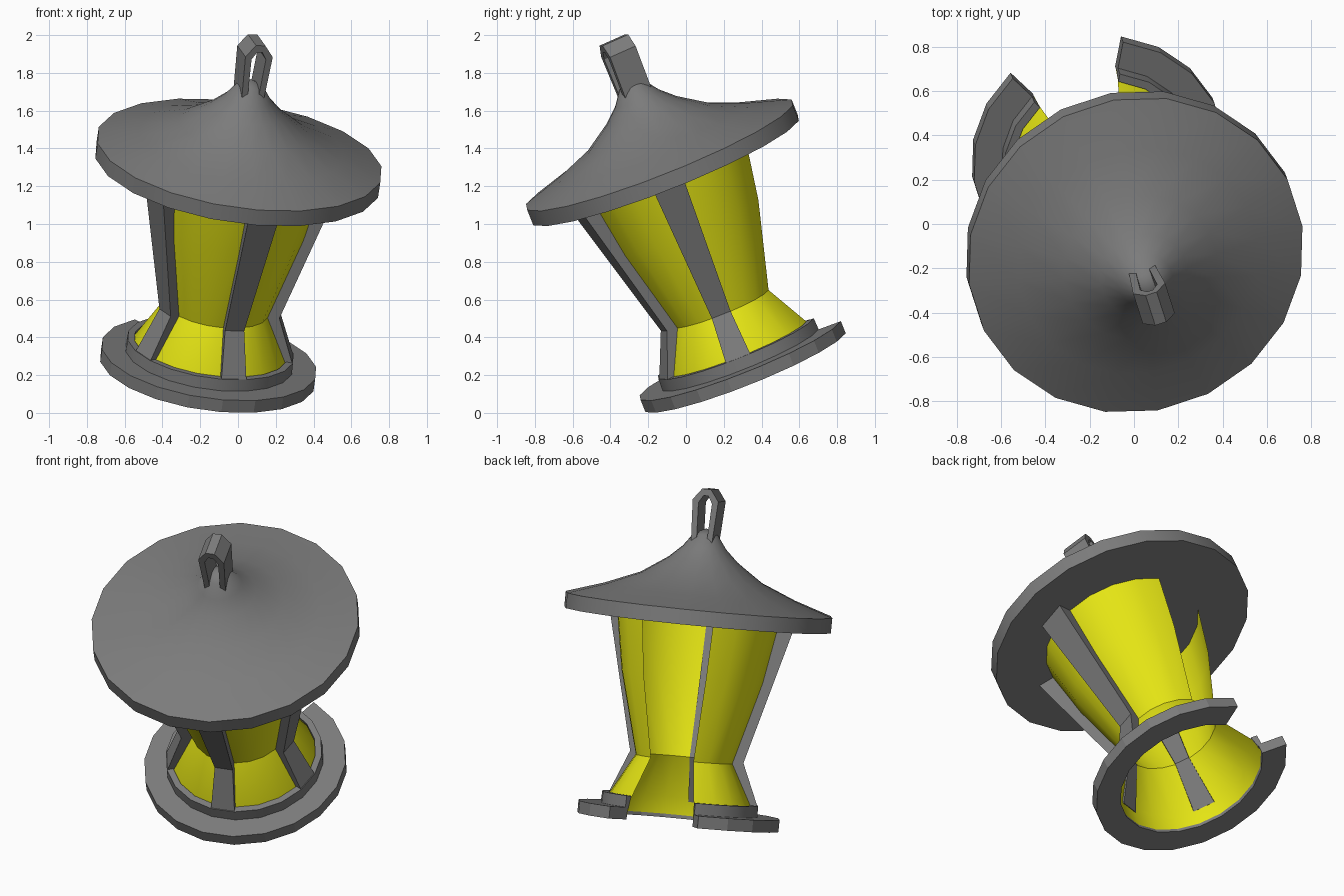
import bpy, bmesh, math
from mathutils import Vector, Matrix

if "Cube" in bpy.data.objects:
    bpy.data.objects.remove(bpy.data.objects["Cube"])

# The whole lantern leans along this axis
AXIS = Vector((0.138, -0.366, 0.921)).normalized()
TILT = Matrix.Translation((-0.163, 0.313, 0.225)) @ \
    Vector((0, 0, 1)).rotation_difference(AXIS).to_matrix().to_4x4()
STEP = 18          # twenty-sided
OPEN_START, OPEN_SPAN = 135, 306   # everything but the open back doorway


def material(name, rgb):
    m = bpy.data.materials.new(name)
    m.use_nodes = True
    m.diffuse_color = (*rgb, 1)
    bsdf = m.node_tree.nodes["Principled BSDF"]
    bsdf.inputs["Base Color"].default_value = (*rgb, 1)
    bsdf.inputs["Roughness"].default_value = 0.8
    return m


GREY = material("dark grey metal", (0.2, 0.2, 0.2))
YELLOW = material("yellow glass", (0.78, 0.78, 0.007))


def finish(bm, name, mat, angle=30, solid=True):
    bmesh.ops.remove_doubles(bm, verts=bm.verts, dist=1e-5)
    if solid:
        bmesh.ops.recalc_face_normals(bm, faces=bm.faces)
    me = bpy.data.meshes.new(name)
    bm.to_mesh(me)
    bm.free()
    me.materials.append(mat)
    ob = bpy.data.objects.new(name, me)
    bpy.context.collection.objects.link(ob)
    ob.matrix_world = TILT
    bpy.ops.object.select_all(action='DESELECT')
    ob.select_set(True)
    bpy.context.view_layer.objects.active = ob
    bpy.ops.object.shade_smooth_by_angle(angle=math.radians(angle))
    return ob


def revolve(name, mat, profile, start, span, closed=True, angle=30):
    """Sweep an (radius, height) profile round the axis in flat steps."""
    bm = bmesh.new()
    rings = []
    for k in range(span // STEP + 1):
        a = math.radians(start + k * STEP)
        rings.append([bm.verts.new((r * math.cos(a), r * math.sin(a), h)) for r, h in profile])
    n = len(profile)
    for a, b in zip(rings, rings[1:]):
        for i in range(n if closed else n - 1):
            j = (i + 1) % n
            quad = (a[i], b[i], b[j], a[j])
            if profile[i][0] == 0 and profile[j][0] == 0:
                continue
            bm.faces.new(quad)
    if closed and span < 360:
        bm.faces.new(rings[0])
        bm.faces.new(rings[-1])
    bmesh.ops.dissolve_degenerate(bm, dist=1e-6, edges=bm.edges)
    return finish(bm, name, mat, angle, closed)


# Base ring and collar, both broken by the doorway
revolve("base_ring", GREY, [(0.43, 0), (0.577, 0), (0.577, 0.07), (0.43, 0.07)],
        OPEN_START, OPEN_SPAN, angle=15)
revolve("collar", GREY, [(0.425, 0.06), (0.45, 0.06), (0.447, 0.135), (0.41, 0.135)],
        OPEN_START, OPEN_SPAN)

# Glass shell: flared foot and widening upper body
revolve("glass_foot", YELLOW, [(0.43, 0.02), (0.41, 0.12), (0.277, 0.36)],
        OPEN_START, OPEN_SPAN, closed=False)
revolve("glass_body", YELLOW, [(0.277, 0.36), (0.405, 0.83), (0.462, 1.16)],
        OPEN_START, OPEN_SPAN, closed=False)

# Struts hugging the glass
strut = [(0.41, 0.1), (0.447, 0.125), (0.34, 0.37), (0.553, 1.157),
         (0.455, 1.157), (0.395, 0.83), (0.27, 0.36)]
for label, a in (("right", 0), ("front", -72), ("left", -144)):
    revolve(label + "_strut", GREY, strut, a - STEP / 2, STEP, angle=15)

# Conical roof with a flat underside
revolve("roof", GREY, [(0, 1.153), (0.765, 1.153), (0.765, 1.24), (0.55, 1.31),
                       (0.35, 1.393), (0.2, 1.495), (0.125, 1.565),
                       (0.07, 1.64), (0, 1.675)], 9, 360)

# Hanging loop: angular arch extruded along the doorway direction
outer = [(-0.062, 1.6), (-0.076, 1.835), (-0.026, 1.9)]
inner = [(-0.03, 1.6), (-0.04, 1.82), (-0.014, 1.862)]
outer += [(-x, z) for x, z in reversed(outer)]
inner += [(-x, z) for x, z in reversed(inner)]
bm = bmesh.new()
across = Vector((math.cos(math.radians(18)), math.sin(math.radians(18)), 0))
depth = Vector((-across.y, across.x, 0)) * 0.077
sides = []
for sign in (-1, 1):
    sides.append([[bm.verts.new(across * x + depth * sign + Vector((0, 0, z))) for x, z in path]
                  for path in (outer, inner)])
(of, inf), (ob_, inb) = sides
for i in range(len(outer) - 1):
    for a, b in ((of, inf), (inf, inb), (inb, ob_), (ob_, of)):
        bm.faces.new((a[i], a[i + 1], b[i + 1], b[i]))
for i in (0, -1):
    bm.faces.new((of[i], inf[i], inb[i], ob_[i]))
finish(bm, "hanging_loop", GREY, 15)
